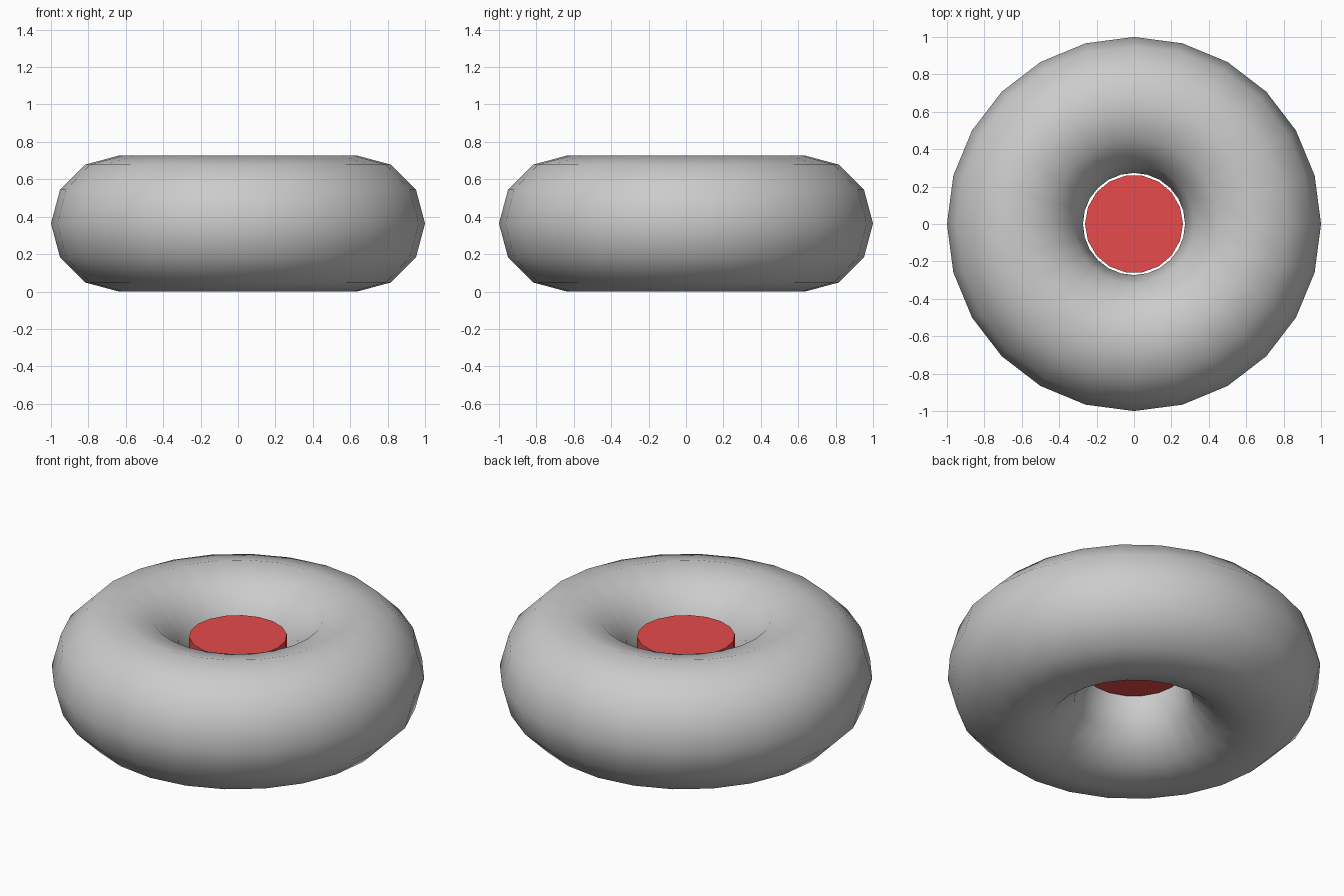
import bpy
import math

if "Cube" in bpy.data.objects:
    bpy.data.objects.remove(bpy.data.objects["Cube"])

MINOR = 0.3635          # tube radius
MAJOR = 1.0 - MINOR     # ring radius

# Ring: smooth torus, 24 segments by 12 sides, resting on the ground
bpy.ops.mesh.primitive_torus_add(
    major_segments=24, minor_segments=12,
    major_radius=MAJOR, minor_radius=MINOR, location=(0, 0, MINOR))
ring = bpy.context.object
ring.name = "ring"
bpy.ops.object.shade_smooth()

# Centre plug: short 18-sided cylinder in the hole, a corner pointing along x
BOTTOM, TOP = 0.363, 0.575
bpy.ops.mesh.primitive_cylinder_add(
    vertices=18, radius=0.262, depth=TOP - BOTTOM,
    location=(0, 0, (BOTTOM + TOP) / 2), rotation=(0, 0, math.pi / 2))
plug = bpy.context.object
plug.name = "centre_plug"
bpy.ops.object.shade_smooth_by_angle(angle=math.radians(35))

red = bpy.data.materials.new("red")
red.diffuse_color = (0.8, 0.07, 0.07, 1)
red.use_nodes = True
red.node_tree.nodes["Principled BSDF"].inputs["Base Color"].default_value = red.diffuse_color
plug.data.materials.append(red)
